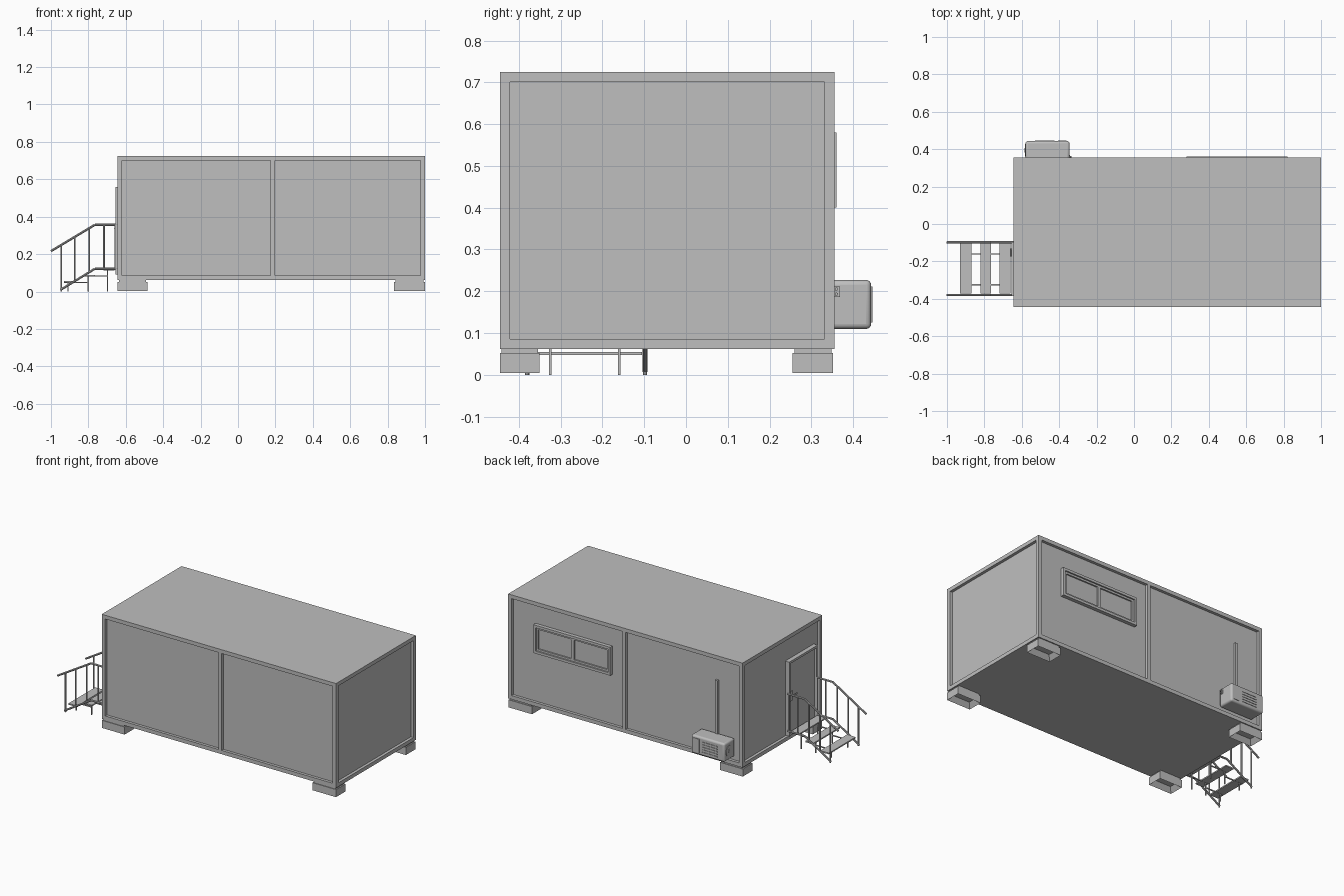
import bpy, bmesh, math
from mathutils import Vector

if "Cube" in bpy.data.objects:
    bpy.data.objects.remove(bpy.data.objects["Cube"])

grey = bpy.data.materials.new("light grey")
grey.use_nodes = True
colour = (0.52, 0.52, 0.52, 1)
grey.diffuse_color = colour
grey.node_tree.nodes["Principled BSDF"].inputs["Base Color"].default_value = colour


def finish(name, bm):
    mesh = bpy.data.meshes.new(name)
    bmesh.ops.recalc_face_normals(bm, faces=bm.faces)
    bm.to_mesh(mesh)
    bm.free()
    mesh.materials.append(grey)
    obj = bpy.data.objects.new(name, mesh)
    bpy.context.collection.objects.link(obj)
    return obj


def add_box(bm, x, y, z):
    verts = bmesh.ops.create_cube(bm, size=1)["verts"]
    for v in verts:
        v.co = [(lo + hi) / 2 + c * (hi - lo) for c, (lo, hi) in zip(v.co, (x, y, z))]
    return verts


def boxes(name, *parts):
    bm = bmesh.new()
    for part in parts:
        add_box(bm, *part)
    return finish(name, bm)


def rod(bm, a, b, r, sides=8):
    a, b = Vector(a), Vector(b)
    d = b - a
    verts = bmesh.ops.create_cone(bm, cap_ends=True, segments=sides, radius1=r,
                                  radius2=r, depth=d.length)["verts"]
    turn = d.to_track_quat("Z", "Y")
    for v in verts:
        v.co = turn @ v.co + (a + b) / 2


def smooth(obj):
    bpy.ops.object.select_all(action="DESELECT")
    obj.select_set(True)
    bpy.context.view_layer.objects.active = obj
    bpy.ops.object.shade_smooth_by_angle(angle=math.radians(35))


# Cabin: recessed walls inside a frame of roof, floor and posts
X0, X1, Y0, Y1, Z0, Z1 = -0.645, 1.0, -0.445, 0.355, 0.062, 0.725
W, D = 0.024, 0.018
boxes("walls", ((X0 + D, X1 - D), (Y0 + D, Y1 - D), (Z0 + 0.01, Z1 - 0.01)))
boxes("roof", ((X0, X1), (Y0, Y1), (Z1 - W, Z1)))
boxes("floor", ((X0, X1), (Y0, Y1), (Z0, Z0 + W)))
ends_x = ((X0, X0 + W), (X1 - W, X1))
ends_y = ((Y0, Y0 + W), (Y1 - W, Y1))
height = (Z0 + W, Z1 - W)
boxes("corner_posts", *[(x, y, height) for x in ends_x for y in ends_y])
boxes("middle_posts", *[((0.175, 0.197), y, height) for y in ends_y])

# Feet: hollow bottom blocks with a bearing plate
for side, x in (("right", (X0, -0.485)), ("left", (0.835, X1))):
    for end, y in (("front", (Y0, -0.35)), ("back", (0.255, Y1 - 0.003))):
        bm = bmesh.new()
        add_box(bm, x, y, (0.004, 0.052))
        bm.normal_update()
        base = min(bm.faces, key=lambda f: f.calc_center_median().z)
        bmesh.ops.inset_region(bm, faces=[base], thickness=0.03)
        for v in base.verts:
            v.co.z += 0.03
        add_box(bm, (x[0] + 0.008, x[1] - 0.008), (y[0] + 0.004, y[1] - 0.004), (0.05, Z0 + 0.002))
        finish(f"{end}_{side}_foot", bm)


def frame_parts(u, v, w):
    """Four bars around a rectangle, as (u, v) ranges."""
    return [(u, (v[0], v[0] + w)), (u, (v[1] - w, v[1])),
            ((u[0], u[0] + w), v), ((u[1] - w, u[1]), v)]


# Back window
wall_y = Y1 - D - 0.004
outer = frame_parts((0.28, 0.82), (0.40, 0.58), 0.016)
sash = (frame_parts((0.296, 0.552), (0.416, 0.564), 0.012)
        + frame_parts((0.548, 0.804), (0.416, 0.564), 0.012))
boxes("window_frame", *[(u, (wall_y, 0.36), v) for u, v in outer])
boxes("window_sashes", *[(u, (wall_y, 0.351), v) for u, v in sash])
boxes("window_glass", ((0.29, 0.81), (wall_y, 0.342), (0.41, 0.57)))

# Door on the stair end
wall_x = X0 + D + 0.004
boxes("door_frame", *[((-0.655, wall_x), u, v)
                      for u, v in frame_parts((-0.385, -0.10), (0.09, 0.56), 0.014)])
boxes("door_leaf", ((-0.643, wall_x), (-0.372, -0.113), (0.10, 0.55)))
bm = bmesh.new()
add_box(bm, (-0.648, -0.64), (-0.145, -0.125), (0.30, 0.36))
rod(bm, (-0.64, -0.135, 0.335), (-0.659, -0.135, 0.335), 0.004)
rod(bm, (-0.658, -0.13, 0.335), (-0.658, -0.175, 0.335), 0.004)
finish("door_handle", bm)

# Outdoor air unit with rounded casing
bm = bmesh.new()
add_box(bm, (-0.58, -0.345), (0.337, 0.443), (0.11, 0.227))
casing = finish("air_unit_casing", bm)
bevel = casing.modifiers.new("rounding", "BEVEL")
bevel.width, bevel.segments = 0.012, 4
smooth(casing)
boxes("air_unit_slats", *[((-0.53, -0.425), (0.44, 0.446), (z, z + 0.006))
                          for z in (0.13, 0.146, 0.162, 0.178, 0.194)])
boxes("air_unit_cover", ((-0.405, -0.362), (0.44, 0.446), (0.125, 0.212)))
bm = bmesh.new()
for r, depth in ((0.034, 0.003), (0.012, 0.005)):
    rod(bm, (-0.575, 0.395, 0.168), (-0.58 - depth, 0.395, 0.168), r, 24)
fan = finish("air_unit_end_vent", bm)
smooth(fan)
bm = bmesh.new()
add_box(bm, (-0.348, -0.341), (0.352, 0.368), (0.186, 0.212))
for z in (0.193, 0.205):
    rod(bm, (-0.345, 0.36, z), (-0.334, 0.36, z), 0.004, 12)
smooth(finish("air_unit_valves", bm))
boxes("pipe_cover", ((-0.469, -0.451), (wall_y, 0.352), (0.20, 0.565)))

# Stairs: treads on legs, tied together by thin bars
treads = ((-0.93, -0.87, 0.055), (-0.82, -0.765, 0.088), (-0.72, -0.66, 0.12))
boxes("stair_treads", *[((a, b), (-0.372, -0.105), (z - 0.008, z)) for a, b, z in treads])
bm = bmesh.new()
for y in (-0.325, -0.16):
    for i, (a, b, z) in enumerate(treads):
        mid = (a + b) / 2 - 0.008
        add_box(bm, (mid - 0.003, mid + 0.003), (y - 0.003, y + 0.003), (0, z - 0.006))
        if i < 2:
            add_box(bm, (a, treads[i + 1][0] + 0.02), (y - 0.003, y + 0.003), (z - 0.009, z - 0.003))
finish("stair_legs", bm)

# Railings on both sides
rail = ((-1.0, 0.216), (-0.765, 0.357), (X0, 0.357))
stringer = ((-0.95, 0.008), (-0.765, 0.122), (X0, 0.122))


def level(path, x):
    (xa, za), (xb, zb), _ = path
    return zb + min(0, x - xb) * (zb - za) / (xb - xa)


for side, y in (("back", -0.098), ("front", -0.38)):
    bm = bmesh.new()
    for path in (rail, stringer):
        for (xa, za), (xb, zb) in zip(path, path[1:]):
            rod(bm, (xa, y, za), (xb, y, zb), 0.006)
    for x in (-0.945, -0.873, -0.795, -0.716, -0.655):
        low = 0 if x < -0.9 else level(stringer, x)
        rod(bm, (x, y, low), (x, y, level(rail, x)), 0.005)
    smooth(finish(f"{side}_railing", bm))
